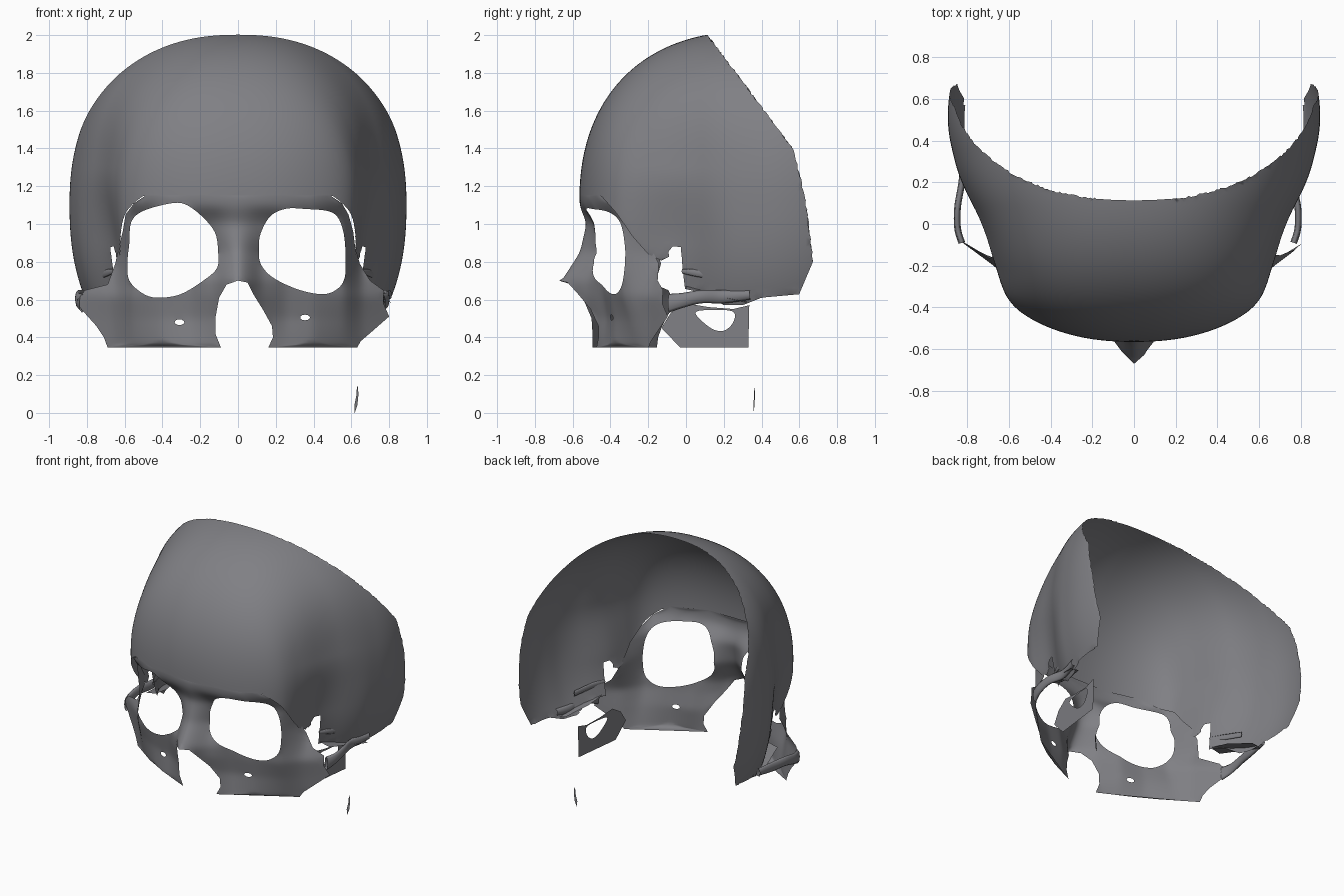
import bpy, bmesh, math, random
from mathutils import Vector
from mathutils.geometry import delaunay_2d_cdt

if "Cube" in bpy.data.objects:
    bpy.data.objects.remove(bpy.data.objects["Cube"])

random.seed(4)
P = 2.3
HALF = .912
bone = bpy.data.materials.new("grey_bone")
bone.diffuse_color = (.215, .215, .232, 1)
bone.use_nodes = True
bone.node_tree.nodes["Principled BSDF"].inputs["Base Color"].default_value = bone.diffuse_color


def smooth(a, b, v):
    t = min(1, max(0, (v - a) / (b - a)))
    return t * t * (3 - 2 * t)


def lerp_table(table, v):
    if v <= table[0][0]:
        return table[0][1]
    for (a, fa), (b, fb) in zip(table, table[1:]):
        if v <= b:
            return fa + (fb - fa) * (v - a) / (b - a)
    return table[-1][1]


def rounded(pts, closed=True, n=6):
    """Catmull-Rom curve through points."""
    pts = [Vector(p) for p in pts]
    m, out = len(pts), []
    for i in range(m if closed else m - 1):
        if closed:
            a, b, c, d = (pts[(i + k) % m] for k in (-1, 0, 1, 2))
        else:
            a, b, c, d = (pts[min(m - 1, max(0, i + k))] for k in (-1, 0, 1, 2))
        for k in range(n):
            t = k / n
            out.append(0.5 * (2 * b + (c - a) * t + (2 * a - 5 * b + 4 * c - d) * t * t
                              + (3 * b - a - 3 * c + d) * t ** 3))
    return out if closed else out + [pts[-1]]


def finish(name, bm):
    me = bpy.data.meshes.new(name)
    bm.to_mesh(me)
    bm.free()
    me.materials.append(bone)
    for p in me.polygons:
        p.use_smooth = True
    ob = bpy.data.objects.new(name, me)
    bpy.context.collection.objects.link(ob)
    return ob


def inside(p, poly):
    hit = False
    for a, b in zip(poly, poly[1:] + poly[:1]):
        if (a[1] > p[1]) != (b[1] > p[1]) and \
                p[0] < (b[0] - a[0]) * (p[1] - a[1]) / (b[1] - a[1]) + a[0]:
            hit = not hit
    return hit


def plate(name, outline, holes, step, place, relax=0):
    """Triangulated sheet with exact outline and holes, mapped into space."""
    pts, edges = [], []
    for loop in [outline] + holes:
        s = len(pts)
        pts += [Vector(p) for p in loop]
        edges += [(s + i, s + (i + 1) % len(loop)) for i in range(len(loop))]
    us, vs = [p[0] for p in outline], [p[1] for p in outline]
    for i in range(int((max(us) - min(us)) / step) + 1):
        for j in range(int((max(vs) - min(vs)) / step) + 1):
            q = (min(us) + (i + .5) * step, min(vs) + (j + .5) * step)
            if inside(q, outline) and not any(inside(q, h) for h in holes):
                pts.append(Vector(q))
    vo, _, fo = delaunay_2d_cdt(pts, edges, [], 0, 1e-5)[:3]
    bm = bmesh.new()
    bv = [bm.verts.new(place(*v)) for v in vo]
    for f in fo:
        c = sum((vo[i] for i in f), Vector((0, 0))) / len(f)
        if inside(c, outline) and not any(inside(c, h) for h in holes):
            bm.faces.new([bv[i] for i in f])
    bmesh.ops.delete(bm, geom=[v for v in bm.verts if not v.link_faces], context='VERTS')
    for _ in range(relax):
        bmesh.ops.smooth_vert(bm, verts=[v for v in bm.verts if not v.is_boundary], factor=.5,
                              use_axis_x=True, use_axis_y=True, use_axis_z=True)
    return finish(name, bm)


# Braincase shape: egg-like superellipsoid pinched at the temples
WIDTH = [(-.57, .97), (-.42, .99), (-.3, .9), (-.17, .85), (0, .84), (.2, .915), (.45, .98), (.65, 1)]


def wide(y, z):
    w = sum(lerp_table(WIDTH, y + k * .025) for k in range(-3, 4)) / 7
    w += (1 - w) * .3 * smooth(1.3, 1.8, z)
    return w - .05 * (1 - smooth(.9, 1.3, z)) * smooth(.35, 0, abs(y + .08))


def height(z):
    return abs(z - 1.1) / (.92 if z > 1.1 else 1.0)


def braincase_y(x, z):
    y = -.4
    for _ in range(25):
        k = 1 - min(1, abs(x) / wide(y, z) / HALF) ** P - height(z) ** P
        y = .5 * y + .5 * (.35 - .915 * max(0, k) ** (1 / P))
    return y


# Braincase: lower rim height along depth, and the broken back edge
RIM = [(-.45, 1.15), (-.37, 1.06), (-.28, .93), (-.2, .84), (-.12, .8), (-.08, .88), (-.04, .88),
       (-.01, .8), (.0, .66), (.1, .64), (.2, .57), (.3, .57), (.4, .61), (.62, .63)]
bm = bmesh.new()
rows = []
for j in range(93):
    el = math.radians(-48 + j * 1.5)
    row = []
    for i in range(175):
        az = math.radians(-130.5 + i * 1.5)
        d = (math.sin(az) * math.cos(el), -math.cos(az) * math.cos(el), math.sin(el))
        r = ((abs(d[0]) / HALF) ** P + (abs(d[1]) / .915) ** P
             + (abs(d[2]) / (.92 if d[2] > 0 else 1)) ** P) ** (-1 / P)
        y, z = .35 + d[1] * r, 1.1 + d[2] * r
        row.append(bm.verts.new((d[0] * r * wide(y, z), y, z)))
    rows.append(row)
for a, b in zip(rows, rows[1:]):
    for i in range(174):
        q = (a[i], a[i + 1], b[i + 1], b[i])
        c = sum((v.co for v in q), Vector()) / 4
        if c.z > lerp_table(RIM, c.y):
            bm.faces.new(q)
bmesh.ops.delete(bm, geom=[v for v in bm.verts if not v.link_faces], context='VERTS')
for v in bm.verts:
    dz = lerp_table(RIM, v.co.y) - v.co.z
    if v.is_boundary and abs(dz) < .025:
        v.co.z += dz
BACK = [(.115, 2.0), (.565, 1.4), (.605, 1.25), (.64, 1.08), (.672, .8), (.60, .63)]
for (y0, z0), (y1, z1) in zip(BACK, BACK[1:]):
    bmesh.ops.bisect_plane(bm, geom=bm.verts[:] + bm.edges[:] + bm.faces[:], plane_co=(0, y0, z0),
                           plane_no=(0, z0 - z1, y1 - y0), clear_outer=True)
for v in bm.verts:
    if v.is_boundary and v.co.z > .8 and v.co.y > .12:
        v.co.y += random.uniform(-.006, .004)
finish("braincase", bm)

# Face: depth table by height row and distance from the midline
XS = (0, .05, .12, .25, .4, .57, .65, .85)
DEPTH = [(.34, (-.50, -.50, -.49, -.44, -.38, -.25, -.18, -.05)),
         (.50, (-.53, -.53, -.50, -.42, -.38, -.29, -.20, -.06)),
         (.62, (-.60, -.60, -.53, -.44, -.40, -.33, -.22, -.07)),
         (.70, (-.67, -.63, -.53, -.45, -.40, -.33, -.18, -.06)),
         (.85, (-.57, -.54, -.46, -.43, -.40, -.32, -.10, -.05)),
         (1.0, (-.53, -.52, -.49, -.47, -.43, -.33, -.15, 0)),
         (1.1, (-.56, -.555, -.55, -.53, -.48, -.36, -.2, 0))]


def face_point(x, z):
    cols = [(h, lerp_table(list(zip(XS, r)), abs(x))) for h, r in DEPTH]
    t = smooth(1.03, 1.15, z)
    y = lerp_table(cols, z)
    return (x, y + (braincase_y(x, z) - y) * t if t else y, z)


face_outline = [(.63, .345), (.65, .38), (.72, .44), (.8, .51), (.77, .58), (.77, .65), (.7, .7),
                (.645, .79), (.62, .88), (.61, .96), (.585, 1.05), (.55, 1.11), (.46, 1.17),
                (.2, 1.18), (-.2, 1.18), (-.46, 1.17), (-.55, 1.11), (-.595, 1.05), (-.61, .96),
                (-.63, .88), (-.65, .79), (-.69, .68), (-.81, .65), (-.85, .6), (-.84, .56),
                (-.75, .46), (-.71, .4), (-.69, .345), (-.09, .345), (-.12, .42), (-.12, .5),
                (-.1, .61), (-.06, .68), (0, .7), (.05, .69), (.08, .63), (.13, .55),
                (.18, .46), (.185, .4), (.16, .345)]
right_orbit = rounded([(.11, .87), (.12, .95), (.17, 1.04), (.25, 1.08), (.35, 1.08), (.5, 1.06),
                       (.555, .97), (.57, .82), (.56, .7), (.5, .64), (.42, .63), (.3, .66),
                       (.18, .72), (.12, .79)])
left_orbit = rounded([(-.105, .85), (-.12, .95), (-.18, 1.03), (-.27, 1.1), (-.35, 1.11),
                      (-.5, 1.07), (-.565, 1.01), (-.575, .9), (-.585, .8), (-.575, .7), (-.5, .63),
                      (-.42, .61), (-.3, .63), (-.17, .71), (-.11, .77)])
foramina = [[(x + .026 * math.cos(k * math.pi / 6), z + .015 * math.sin(k * math.pi / 6))
             for k in range(12)] for x, z in ((-.31, .48), (.355, .505))]
plate("face", face_outline, [right_orbit, left_orbit] + foramina, .018, face_point, relax=3)


def band(name, path, thick=.012):
    """Flattened tube; each path point is x, y, z, half height."""
    pts = rounded(path, closed=False)
    bm = bmesh.new()
    rings = []
    for i, p in enumerate(pts):
        t = pts[min(i + 1, len(pts) - 1)] - pts[max(i - 1, 0)]
        n = Vector((-t[1], t[0], 0)).normalized()
        rings.append([bm.verts.new(Vector(p[:3]) + n * thick * math.cos(a)
                                   + Vector((0, 0, p[3] * math.sin(a))))
                      for a in (k * math.pi / 4 for k in range(8))])
    for a, b in zip(rings, rings[1:]):
        for k in range(8):
            bm.faces.new((a[k], a[(k + 1) % 8], b[(k + 1) % 8], b[k]))
    bmesh.ops.recalc_face_normals(bm, faces=bm.faces[:])
    return finish(name, bm)


# Cheek arches and broken skull floor behind the orbits
for side, s, out in (("right", 1, 0), ("left", -1, .06)):
    band(side + "_cheek_arch",
         [(s * (x + out * o), y, z, h) for x, y, z, h, o in (
             (.765, -.09, .58, .05, 1), (.785, -.02, .595, .04, 1), (.785, .08, .615, .035, 1),
             (.765, .2, .615, .035, 1), (.80, .34, .625, .025, .2))], .016)
    band(side + "_ear_shelf", [(s * .66, -.02, .75, .012), (s * .70, .06, .74, .02),
                               (s * .75, .2, .72, .02)], .006)
    plate(side + "_skull_floor", [(.0, .0), (.32, .0), (.32, .07), (.15, .1), (.0, .08)], [], .03,
          lambda u, v, s=s: (s * (.73 + .25 * u - v), u, .655 - .22 * u + .2 * v))

# Jaw ramus fragment and the loose sliver, right side only
ramus = [(-.13, .45), (-.03, .345), (.33, .345), (.335, .57), (.25, .55), (.12, .56), (0, .58),
         (-.08, .53)]
notch = rounded([(.05, .53), (.15, .545), (.25, .535), (.25, .48), (.2, .435), (.13, .45)])
plate("jaw_ramus", ramus, [notch], .025, lambda y, z: (.585 + .12 * y, y, z))
plate("loose_sliver", [(.618, 0), (.632, .04), (.638, .1), (.634, .14), (.63, .14), (.626, .09),
                       (.616, .04)], [], .02, lambda x, z: (x, .36 + .4 * (x - .625), z))
